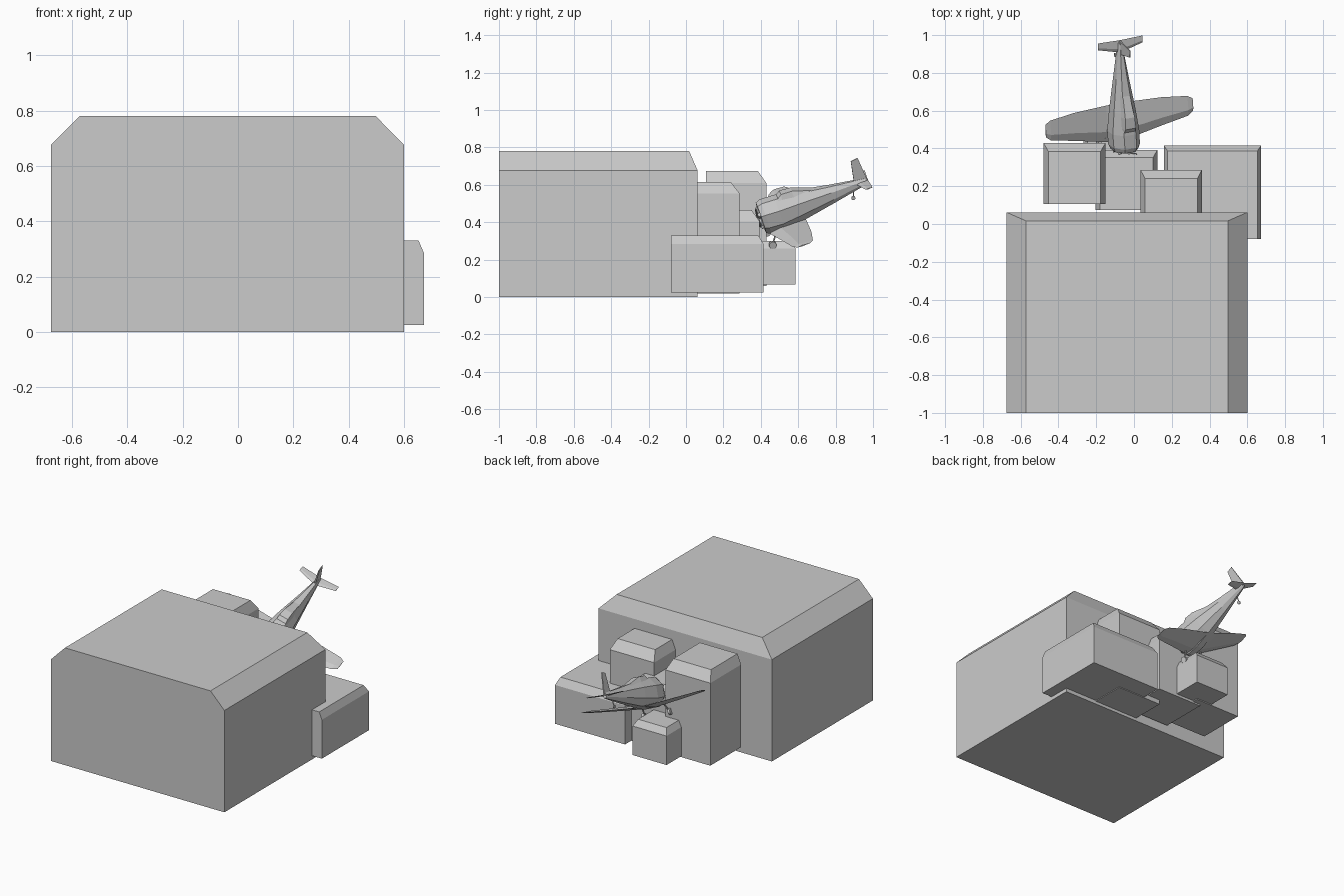
import bpy, bmesh, math
from mathutils import Matrix, Vector

if "Cube" in bpy.data.objects:
    bpy.data.objects.remove(bpy.data.objects["Cube"])


def make(name, bm, matrix=None):
    bmesh.ops.recalc_face_normals(bm, faces=bm.faces)
    mesh = bpy.data.meshes.new(name)
    bm.to_mesh(mesh)
    bm.free()
    obj = bpy.data.objects.new(name, mesh)
    bpy.context.collection.objects.link(obj)
    if matrix:
        obj.matrix_world = matrix
    return obj


def loft(name, rings, matrix=None):
    """Skin closed rings of equal point count and cap both ends."""
    bm = bmesh.new()
    vs = [[bm.verts.new(p) for p in ring] for ring in rings]
    n = len(rings[0])
    for a, b in zip(vs, vs[1:]):
        for i in range(n):
            j = (i + 1) % n
            bm.faces.new((a[i], a[j], b[j], b[i]))
    bm.faces.new(vs[0])
    bm.faces.new(vs[-1])
    return make(name, bm, matrix)


def block(name, x, y, z, c):
    """Box whose top is chamfered on both sides and the back; flat front."""
    def ring(dx, dy, h):
        return [(x[0] + dx, y[0], h), (x[1] - dx, y[0], h),
                (x[1] - dx, y[1] - dy, h), (x[0] + dx, y[1] - dy, h)]
    return loft(name, [ring(0, 0, z[0]), ring(0, 0, z[1] - c[2]), ring(c[0], c[1], z[1])])


def rod(name, a, b, r1, r2=None, sides=8, matrix=None):
    """Cylinder or cone between two points."""
    a, b = Vector(a), Vector(b)
    d = b - a
    m = Matrix.Translation((a + b) / 2) @ d.to_track_quat('Z', 'Y').to_matrix().to_4x4()
    bm = bmesh.new()
    bmesh.ops.create_cone(bm, cap_ends=True, segments=sides, radius1=r1,
                          radius2=r1 if r2 is None else r2, depth=d.length, matrix=m)
    return make(name, bm, matrix)


# Buildings
block("main_building", (-0.675, 0.6), (-1, 0.062), (0, 0.78), (0.102, 0.045, 0.103))
block("left_tower", (-0.48, -0.15), (0.106, 0.43), (0.06, 0.674), (0.027, 0.046, 0.065))
block("middle_block", (-0.205, 0.125), (0.075, 0.393), (0.05, 0.465), (0.025, 0.042, 0.06))
block("right_block", (0.158, 0.673), (-0.08, 0.415), (0.025, 0.33), (0.02, 0.028, 0.047))
block("centre_tower", (0.034, 0.36), (-0.04, 0.287), (0.02, 0.615), (0.025, 0.047, 0.062))
block("small_block", (-0.267, -0.018), (0.34, 0.586), (0.067, 0.3), (0.02, 0.028, 0.04))

# Aeroplane frame: local x is the span, y runs to the tail, z is up
span = Vector((0.919, 0.166, -0.356)).normalized()
tail = Vector((-0.04, 0.943, 0.331))
tail = (tail - span * tail.dot(span)).normalized()
up = span.cross(tail)
M = Matrix((span, tail, up)).transposed().to_4x4()
M.translation = (-0.05, 0.40, 0.425)


# Fuselage, eight-sided: y, half width, bottom, top
def oval(y, w, lo, hi):
    c, h = (lo + hi) / 2, (hi - lo) / 2
    k = [(1, 0.42), (0.45, 1), (-0.45, 1), (-1, 0.42),
         (-1, -0.42), (-0.45, -1), (0.45, -1), (1, -0.42)]
    return [(w * a, y, c + h * b) for a, b in k]


loft("fuselage", [oval(*s) for s in (
    (0, 0.066, -0.083, 0.078), (0.025, 0.075, -0.095, 0.088), (0.10, 0.076, -0.1, 0.085),
    (0.22, 0.062, -0.085, 0.072), (0.40, 0.036, -0.055, 0.042), (0.595, 0.01, -0.02, 0.015))], M)

# Canopy
loft("canopy", [[(-w, y, 0.04), (w, y, 0.04), (w * 0.6, y + s, t), (-w * 0.6, y + s, t)]
                for y, w, t, s in ((0.08, 0.055, 0.07, 0.02), (0.13, 0.05, 0.1, 0.01),
                                   (0.20, 0.045, 0.096, 0), (0.33, 0.03, 0.05, 0))], M)


# Flying surfaces: stations of span, leading edge, trailing edge, height, thickness
def surface(name, stations):
    def foil(x, y0, y1, z, t):
        c = y1 - y0
        return [(x, y0, z), (x, y0 + 0.3 * c, z + t), (x, y1, z), (x, y0 + 0.3 * c, z - t * 0.6)]
    mirrored = [(-s[0],) + s[1:] for s in reversed(stations)]
    return loft(name, [foil(*s) for s in mirrored + stations], M)


surface("wing", [(0.06, 0.02, 0.225, -0.085, 0.016), (0.25, 0.065, 0.222, -0.07, 0.012),
                 (0.395, 0.097, 0.208, -0.057, 0.008), (0.424, 0.12, 0.19, -0.055, 0.004)])
surface("tailplane", [(0.005, 0.54, 0.608, 0, 0.006), (0.128, 0.575, 0.613, 0.004, 0.003)])

# Tail fin
loft("tail_fin", [[(-0.006, 0.53, 0), (0.006, 0.53, 0), (0.004, 0.605, 0), (-0.004, 0.605, 0)],
                  [(-0.003, 0.552, 0.135), (0.003, 0.552, 0.135),
                   (0.002, 0.592, 0.14), (-0.002, 0.592, 0.14)]], M)

# Engine and propeller
rod("spinner", (0, 0.005, 0), (0, -0.03, 0), 0.024, 0.006, 10, M)
for i in range(7):
    a = math.tau * i / 7
    d = Vector((math.sin(a), 0, math.cos(a)))
    rod("engine_cylinder", d * 0.02 - Vector((0, 0.004, 0)), d * 0.06 - Vector((0, 0.004, 0)),
        0.011, None, 6, M)
for s in (1, -1):
    rod("propeller_blade", (0, -0.016, 0), (s * 0.04, -0.016, s * 0.07), 0.007, 0.003, 4, M)

# Landing gear
for side, s in (("left", -1), ("right", 1)):
    rod(side + "_gear_strut", (s * 0.075, 0.05, -0.08), (s * 0.088, 0.01, -0.132), 0.005, None, 6, M)
    rod(side + "_wheel", (s * 0.084, 0.01, -0.134), (s * 0.1, 0.01, -0.134), 0.02, None, 12, M)
rod("tail_wheel_strut", (0, 0.515, -0.03), (0, 0.505, -0.07), 0.003, None, 6, M)
rod("tail_wheel", (-0.004, 0.503, -0.072), (0.004, 0.503, -0.072), 0.011, None, 10, M)
